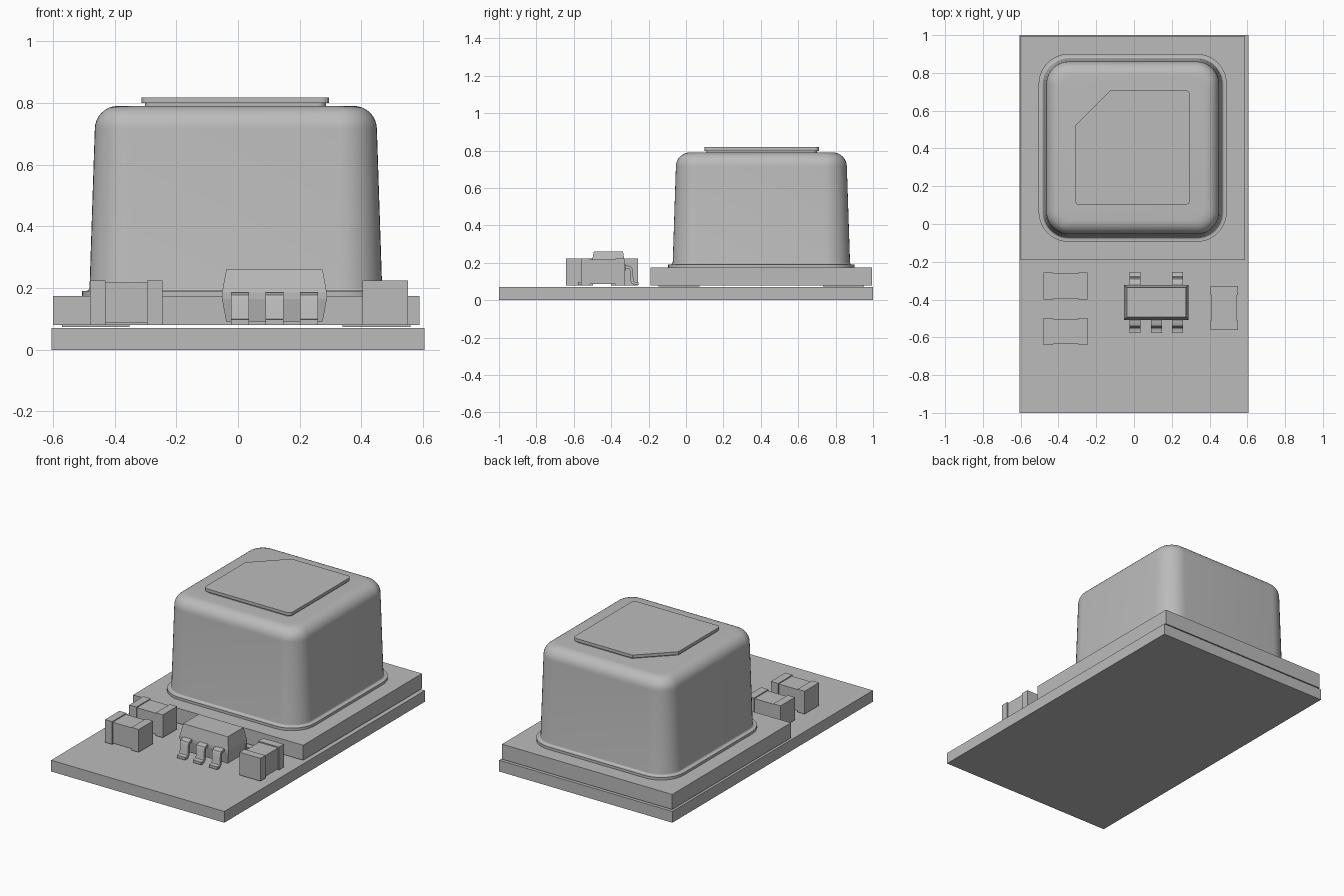
import bpy, bmesh, math

cube = bpy.data.objects.get("Cube")
if cube:
    bpy.data.objects.remove(cube, do_unlink=True)

grey = bpy.data.materials.new("plain grey")
grey.use_nodes = True
GREY = (0.5, 0.5, 0.5, 1)
grey.diffuse_color = GREY
grey.node_tree.nodes["Principled BSDF"].inputs["Base Color"].default_value = GREY


def loft(name, rings, smooth=False):
    """Skin a stack of matching closed rings and cap both ends."""
    bm = bmesh.new()
    loops = [[bm.verts.new(p) for p in ring] for ring in rings]
    n = len(loops[0])
    for a, b in zip(loops, loops[1:]):
        for i in range(n):
            j = (i + 1) % n
            bm.faces.new((a[i], a[j], b[j], b[i]))
    bm.faces.new(loops[0][::-1])
    bm.faces.new(loops[-1])
    bmesh.ops.recalc_face_normals(bm, faces=bm.faces)
    mesh = bpy.data.meshes.new(name)
    bm.to_mesh(mesh)
    bm.free()
    mesh.materials.append(grey)
    obj = bpy.data.objects.new(name, mesh)
    bpy.context.collection.objects.link(obj)
    if smooth:
        bpy.ops.object.select_all(action="DESELECT")
        obj.select_set(True)
        bpy.context.view_layer.objects.active = obj
        bpy.ops.object.shade_smooth_by_angle(angle=math.radians(35))
    return obj


def rect(x0, x1, y0, y1, z):
    return [(x0, y0, z), (x1, y0, z), (x1, y1, z), (x0, y1, z)]


def box(name, x0, x1, y0, y1, z0, z1):
    return loft(name, [rect(x0, x1, y0, y1, z) for z in (z0, z1)])


def round_square(cx, cy, half, radius, z, steps=10):
    pts = []
    for q, (sx, sy) in enumerate(((1, 1), (-1, 1), (-1, -1), (1, -1))):
        for k in range(steps + 1):
            a = math.pi / 2 * (q + k / steps)
            pts.append((cx + sx * (half - radius) + radius * math.cos(a),
                        cy + sy * (half - radius) + radius * math.sin(a), z))
    return pts


# Boards and the thin pads between them
box("main_board", -0.605, 0.605, -1, 1, 0, 0.071)
box("module_board", -0.6, 0.588, -0.19, 0.995, 0.08, 0.175)
for sx in (-1, 1):
    for sy in (-1, 1):
        cx, cy = -0.006 + sx * 0.455, 0.403 + sy * 0.44
        box("module_pad", cx - 0.11, cx + 0.11, cy - 0.11, cy + 0.11, 0.073, 0.08)

# Drawn metal can: flange, concave foot, tapered wall, rounded shoulder
CX, CY = -0.007, 0.403
profile = [(0.498, 0.175), (0.498, 0.191), (0.485, 0.191)]
profile += [(0.485 - 0.011 * math.sin(a), 0.202 - 0.011 * math.cos(a))
            for a in (math.pi / 8 * k for k in range(1, 5))]
R = 0.075
profile += [(0.457 - R + R * math.cos(a), 0.79 - R + R * math.sin(a))
            for a in (math.pi / 16 * k for k in range(9))]
loft("metal_can", [round_square(CX, CY, h, max(0.085, 0.16 - (0.498 - h)), z)
                   for h, z in profile], smooth=True)


# Pick-up label with one cut corner
def label_ring(inset, z):
    x0, x1, y0, y1 = -0.312 + inset, 0.295 - inset, 0.1 + inset, 0.71 - inset
    r, cut = 0.025, 0.19
    pts = []
    for cx, cy, start in ((x0 + r, y0 + r, 180), (x1 - r, y0 + r, 270), (x1 - r, y1 - r, 0)):
        for k in range(5):
            a = math.radians(start + 22.5 * k)
            pts.append((cx + r * math.cos(a), cy + r * math.sin(a), z))
    return pts + [(x0 + cut, y1, z), (x0, y1 - cut, z)]


loft("label_foot", [label_ring(0.01, z) for z in (0.785, 0.799)])
loft("label_plate", [label_ring(0, z) for z in (0.799, 0.818)])


# Chip parts: slimmer middle with a terminal at each end
def chip(x0, x1, y0, y1, along_x):
    z0, z1, cap, slim = 0.08, 0.224, 0.05, 0.006
    if along_x:
        box("chip_body", x0 + cap, x1 - cap, y0 + slim, y1 - slim, z0 + slim, z1 - slim)
        box("chip_terminal", x0, x0 + cap, y0, y1, z0, z1)
        box("chip_terminal", x1 - cap, x1, y0, y1, z0, z1)
    else:
        box("chip_body", x0 + slim, x1 - slim, y0 + cap, y1 - cap, z0 + slim, z1 - slim)
        box("chip_terminal", x0, x1, y0, y0 + cap, z0, z1)
        box("chip_terminal", x0, x1, y1 - cap, y1, z0, z1)


chip(-0.48, -0.245, -0.4, -0.257, True)
chip(-0.48, -0.245, -0.641, -0.498, True)
chip(0.404, 0.55, -0.562, -0.327, False)

# Small five-lead package: body with drafted sides
IX, IY = 0.118, -0.415
loft("package_body", [rect(IX - 0.17 + d, IX + 0.17 - d, IY - 0.092 + d, IY + 0.092 - d, z)
                      for d, z in ((0.014, 0.091), (0, 0.165), (0, 0.185), (0.014, 0.26))])


# Gull-wing lead, swept as a side profile across its width
def lead(x, side):
    half, t = 0.029, 0.017
    path = [(0.07, 0.177), (0.105, 0.177), (0.118, 0.172), (0.123, 0.16),
            (0.125, 0.11), (0.13, 0.095), (0.141, 0.089), (0.162, 0.089)]
    rings = []
    for i, (d, z) in enumerate(path):
        a, b = path[max(i - 1, 0)], path[min(i + 1, len(path) - 1)]
        dd, dz = b[0] - a[0], b[1] - a[1]
        s = t / 2 / math.hypot(dd, dz)
        rings.append([(x + e * half, IY + side * (d - f * dz * s), z + f * dd * s)
                      for e, f in ((-1, -1), (1, -1), (1, 1), (-1, 1))])
    loft("package_lead", rings, smooth=True)


for x in (0.006, 0.118, 0.23):
    lead(x, -1)
for x in (0.006, 0.23):
    lead(x, 1)
